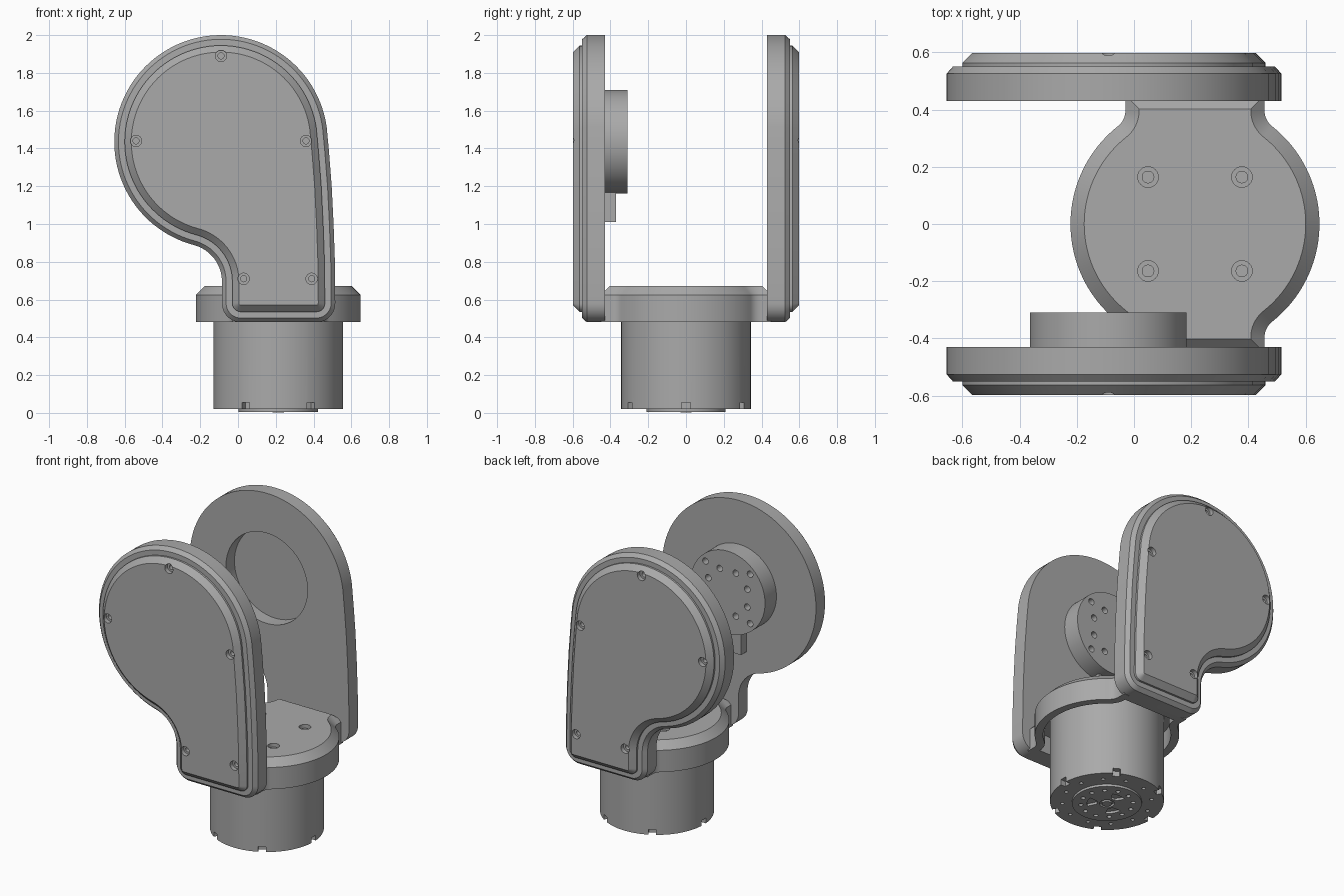
import bpy, bmesh
from math import sin, cos, pi, sqrt, radians
from mathutils import Vector, Matrix

if "Cube" in bpy.data.objects:
    bpy.data.objects.remove(bpy.data.objects["Cube"])

grey = bpy.data.materials.new("plain_grey")
grey.use_nodes = True
grey.diffuse_color = (0.4, 0.4, 0.4, 1)
grey.node_tree.nodes["Principled BSDF"].inputs["Base Color"].default_value = grey.diffuse_color

HUB = (-0.09, 1.435)      # pivot of the side plates (x, z)
CX = 0.213                # axis of the motor
PLATE_Y = 0.43            # inner face of the side plates


def finish(name, bm):
    bmesh.ops.recalc_face_normals(bm, faces=bm.faces)
    me = bpy.data.meshes.new(name)
    bm.to_mesh(me)
    bm.free()
    me.materials.append(grey)
    ob = bpy.data.objects.new(name, me)
    bpy.context.collection.objects.link(ob)
    return ob


def activate(ob):
    bpy.ops.object.select_all(action='DESELECT')
    ob.select_set(True)
    bpy.context.view_layer.objects.active = ob


def smooth(ob):
    activate(ob)
    bpy.ops.object.shade_smooth_by_angle(angle=radians(25))


def arc(cx, cy, r, a0, a1, n):
    steps = [radians(a0 + (a1 - a0) * i / n) for i in range(n + 1)]
    return [(cx + r * cos(a), cy + r * sin(a)) for a in steps]


def inset(points, d):
    """Move a counter-clockwise outline inwards by d."""
    out = []
    for i, p in enumerate(points):
        p = Vector(p)
        e0 = (p - Vector(points[i - 1])).normalized()
        e1 = (Vector(points[(i + 1) % len(points)]) - p).normalized()
        n0, n1 = Vector((-e0.y, e0.x)), Vector((-e1.y, e1.x))
        out.append(p + (n0 + n1) * d / (1 + n0.dot(n1)))
    return out


def loft(name, outline, levels, place):
    """Stack inset copies of an outline; levels are (inset, height)."""
    bm = bmesh.new()
    rings = [[bm.verts.new(place(p[0], p[1], h)) for p in inset(outline, d)]
             for d, h in levels]
    n = len(outline)
    for a, b in zip(rings, rings[1:]):
        for i in range(n):
            bm.faces.new((a[i], a[(i + 1) % n], b[(i + 1) % n], b[i]))
    bm.faces.new(rings[0])
    bm.faces.new(rings[-1])
    return finish(name, bm)


def add_cyl(bm, center, r, depth, axis='Z', seg=24):
    rot = Matrix.Rotation(pi / 2, 4, 'X') if axis == 'Y' else Matrix()
    bmesh.ops.create_cone(bm, cap_ends=True, segments=seg, radius1=r, radius2=r,
                          depth=depth, matrix=Matrix.Translation(center) @ rot)


def add_box(bm, center, size, angle=0):
    m = (Matrix.Translation(center) @ Matrix.Rotation(angle, 4, 'Z')
         @ Matrix.Diagonal((*size, 1)))
    bmesh.ops.create_cube(bm, size=1, matrix=m)


def cut(ob, cutter):
    cutter.hide_render = True
    mod = ob.modifiers.new("cut", 'BOOLEAN')
    mod.operation, mod.solver, mod.object = 'DIFFERENCE', 'EXACT', cutter
    activate(ob)
    bpy.ops.object.modifier_apply(modifier="cut")
    bpy.data.objects.remove(cutter)


def polar(r, angle, c=(CX, 0)):
    return c[0] + r * cos(angle), c[1] + r * sin(angle)


# Side plate outline: round head, concave throat, narrow foot
R, T, LEFT, RIGHT = 0.565, 0.2, -0.085, 0.515
tx = LEFT - T
tz = HUB[1] - sqrt((R + T) ** 2 - (tx - HUB[0]) ** 2)
throat = math_angle = Vector((HUB[0] - tx, HUB[1] - tz)).angle_signed(Vector((1, 0))) * 180 / pi
plate_outline = (arc(*HUB, R, 8, 180 + throat, 72)
                 + arc(tx, tz, T, throat, 0, 16)[1:]
                 + arc(LEFT + 0.1, 0.58, 0.1, 180, 270, 10)
                 + arc(RIGHT - 0.1, 0.58, 0.1, 270, 360, 10)
                 + [(0.513, 0.8), (0.506, 1.0), (0.496, 1.2), (0.482, 1.38)])
plate_levels = [(0, 0.43), (0, 0.525), (0.022, 0.55), (0.055, 0.55),
                (0.055, 0.563), (0.09, 0.598)]
plate_screws = [(-0.09, 1.89), (-0.54, 1.44), (0.36, 1.44), (0.03, 0.71), (0.39, 0.71)]

for name, side in (("front_plate", -1), ("back_plate", 1)):
    plate = loft(name, plate_outline, plate_levels, lambda x, z, h: (x, side * h, z))
    for r, depth in ((0.03, 0.06), (0.016, 0.13)):
        bm = bmesh.new()
        for x, z in plate_screws:
            add_cyl(bm, (x, side * 0.6, z), r, depth, 'Y')
        cut(plate, finish("screw_cutter", bm))
    if side > 0:      # round bearing pocket facing the front plate
        bm = bmesh.new()
        add_cyl(bm, (HUB[0], PLATE_Y, HUB[1]), 0.3, 0.18, 'Y', 96)
        cut(plate, finish("pocket_cutter", bm))
    smooth(plate)

# Output horn and its cable guide on the front plate
bm = bmesh.new()
add_cyl(bm, (HUB[0], -0.375, HUB[1]), 0.274, 0.13, 'Y', 96)
horn = finish("output_horn", bm)
bm = bmesh.new()
for r, count, start in ((0.155, 8, pi / 8), (0.232, 4, pi / 4)):
    for k in range(count):
        x, z = polar(r, start + 2 * pi * k / count, HUB)
        add_cyl(bm, (x, -0.31, z), 0.021, 0.1, 'Y', 20)
cut(horn, finish("horn_cutter", bm))
smooth(horn)
bm = bmesh.new()
add_box(bm, (HUB[0], -0.405, 1.11), (0.11, 0.07, 0.2))
finish("cable_guide", bm)

# Base bracket: disc with a filleted neck towards each plate
BR, HALF, F = 0.435, 0.243, 0.07
fy = sqrt((BR + F) ** 2 - (HALF + F) ** 2)
fa = Vector((HALF + F, fy)).angle_signed(Vector((1, 0))) * 180 / pi
corner = [(HALF, PLATE_Y + 0.02)] + arc(HALF + F, fy, F, 180, 180 + fa, 10)
half = arc(0, 0, BR, -fa, fa, 40)[1:-1]
right = [(x, -y) for x, y in corner] + half + corner[::-1]
bracket_outline = ([(CX + x, y) for x, y in right]
                   + [(CX - x, -y) for x, y in right])
up = lambda x, y, h: (x, y, h)
bracket = loft("base_bracket", bracket_outline,
               [(0, 0.48), (0, 0.625), (0.048, 0.673)], up)
cut(bracket, loft("cavity_cutter", bracket_outline, [(0.05, 0.4), (0.05, 0.6)], up))
bolts = [(CX + sx * 0.164, sy * 0.164) for sx in (-1, 1) for sy in (-1, 1)]
bm = bmesh.new()
for x, y in bolts:
    add_cyl(bm, (x, y, 0.673), 0.036, 0.08)
cut(bracket, finish("bolt_cutter", bm))
smooth(bracket)
for x, y in bolts:
    bm = bmesh.new()
    add_cyl(bm, (x, y, 0.64), 0.022, 0.03)
    smooth(finish("bracket_bolt", bm))

# Motor body with six rim notches and a ring of small holes
bm = bmesh.new()
add_cyl(bm, (CX, 0, 0.31), 0.343, 0.58, seg=96)
motor = finish("motor_body", bm)
bm = bmesh.new()
for k in range(6):
    a = k * pi / 3
    add_box(bm, (*polar(0.343, a), 0.03), (0.07, 0.046, 0.05), a)
for k in range(12):
    add_cyl(bm, (*polar(0.27, (k + 0.5) * pi / 6), 0.02), 0.012, 0.05, seg=16)
cut(motor, finish("notch_cutter", bm))
smooth(motor)

# Motor flange: raised disc with windows, holes and a hub
bm = bmesh.new()
add_cyl(bm, (CX, 0, 0.02), 0.21, 0.03, seg=72)
flange = finish("motor_flange", bm)
for k in range(3):
    a = 120 * k + 90
    window = [(CX + x, y) for x, y in arc(0, 0, 0.12, a - 24, a + 24, 10)
              + arc(0, 0, 0.06, a + 14, a - 14, 4)]
    cut(flange, loft("window_cutter", window, [(0, -0.03), (0, 0.028)], up))
bm = bmesh.new()
for k in range(12):
    add_cyl(bm, (*polar(0.158, (k + 0.5) * pi / 6), 0), 0.014, 0.05, seg=16)
add_cyl(bm, (CX, 0, 0), 0.045, 0.04)
cut(flange, finish("flange_cutter", bm))
smooth(flange)
bm = bmesh.new()
add_cyl(bm, (CX, 0, 0.016), 0.03, 0.026)
smooth(finish("motor_hub", bm))
